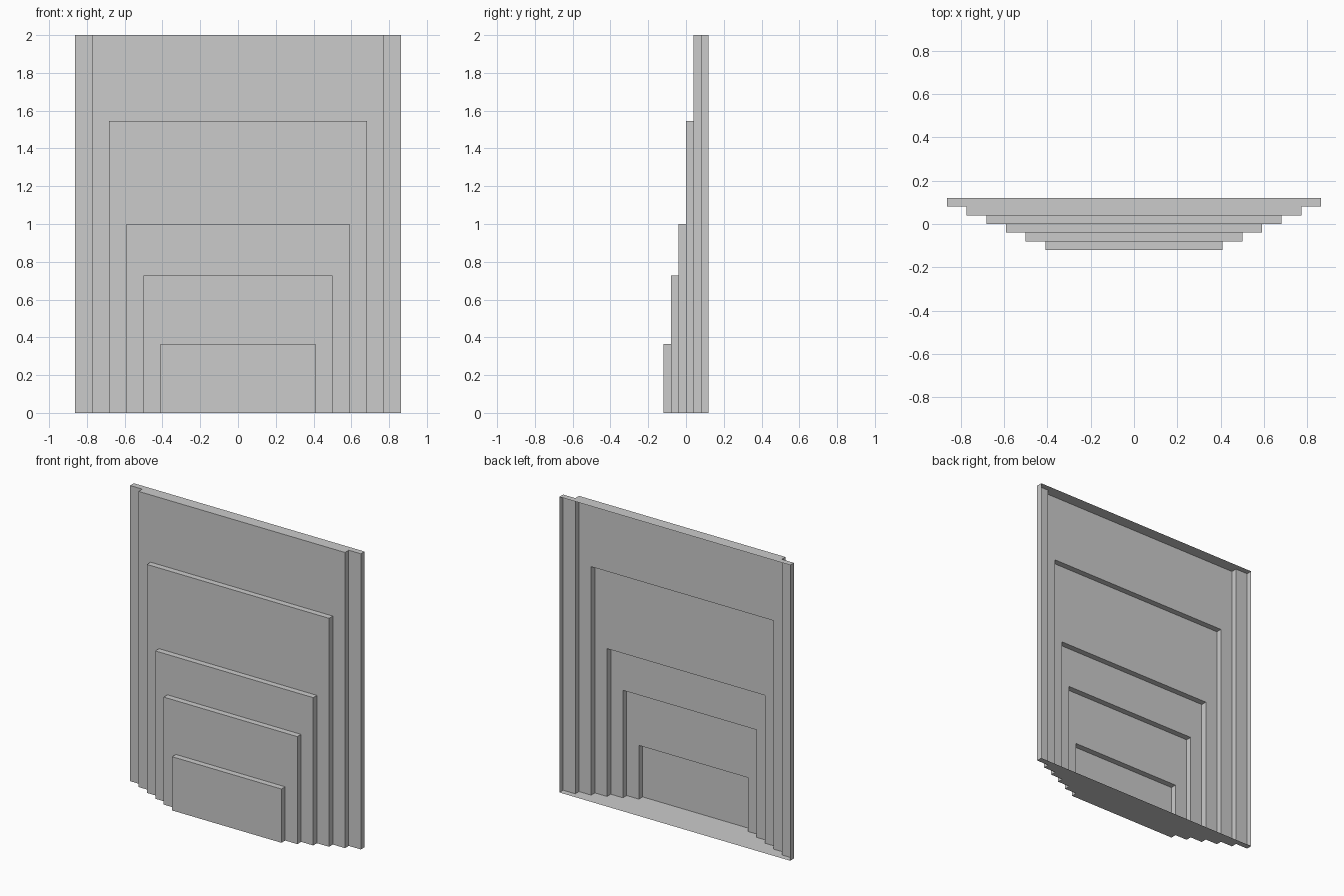
import bpy, bmesh

if "Cube" in bpy.data.objects:
    bpy.data.objects.remove(bpy.data.objects["Cube"])

U = 1 / 11            # step module
DEPTH = 0.04          # depth of one tier
WIDTHS = [(9.5 - i) * U for i in range(6)]        # half widths, back to front
HEIGHTS = [n * U for n in (22, 22, 17, 11, 8, 4)]
BACK = 3 * DEPTH


def make_tier(name, i):
    """Open-backed tray: four walls plus the front left around the next tier."""
    bm = bmesh.new()
    w, h = WIDTHS[i], HEIGHTS[i]
    yb, yf = BACK - i * DEPTH, BACK - (i + 1) * DEPTH

    def face(pts):
        bm.faces.new([bm.verts.new(p) for p in pts])

    # outer walls
    rect = [(-w, 0), (w, 0), (w, h), (-w, h)]
    for a, b in zip(rect, rect[1:] + rect[:1]):
        face([(b[0], yf, b[1]), (a[0], yf, a[1]),
              (a[0], yb, a[1]), (b[0], yb, b[1])])

    # front, open where the next tier begins
    if i == 5:
        fronts = [rect]
    else:
        v, k = WIDTHS[i + 1], HEIGHTS[i + 1]
        if k < h:
            fronts = [[(-w, 0), (-v, 0), (-v, k), (v, k),
                       (v, 0), (w, 0), (w, h), (-w, h)]]
        else:
            fronts = [[(-w, 0), (-v, 0), (-v, h), (-w, h)],
                      [(v, 0), (w, 0), (w, h), (v, h)]]
    for f in fronts:
        face([(x, yf, z) for x, z in f])

    bmesh.ops.remove_doubles(bm, verts=bm.verts[:], dist=1e-5)
    mesh = bpy.data.meshes.new(name)
    bm.to_mesh(mesh)
    bm.free()
    bpy.context.collection.objects.link(bpy.data.objects.new(name, mesh))


# six nested tiers, back to front
for i in range(6):
    make_tier(f"stepped_panel_tier_{i + 1}", i)
